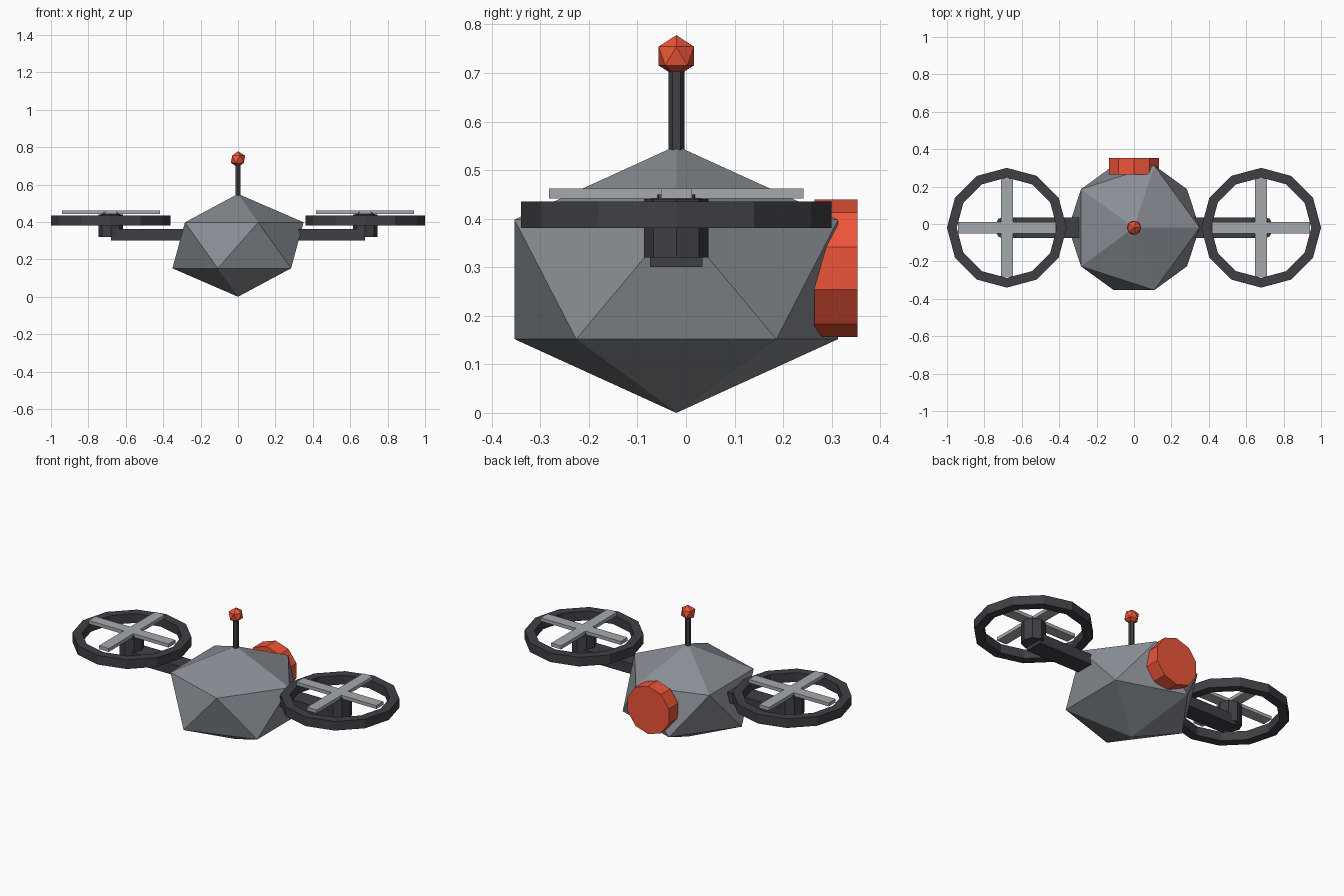
import bpy, bmesh
from math import radians, cos, sin, pi

if "Cube" in bpy.data.objects:
    bpy.data.objects.remove(bpy.data.objects["Cube"])

CY = -0.02  # centre line of body and rotors


def material(name, r, g, b):
    m = bpy.data.materials.new(name)
    m.diffuse_color = (r, g, b, 1)
    m.use_nodes = True
    m.node_tree.nodes["Principled BSDF"].inputs["Base Color"].default_value = m.diffuse_color
    return m


dark = material("dark_grey", 0.05, 0.05, 0.06)
body_grey = material("body_grey", 0.25, 0.27, 0.30)
light = material("light_grey", 0.38, 0.40, 0.42)
orange = material("orange", 0.85, 0.09, 0.04)


def finish(name, mat):
    ob = bpy.context.object
    ob.name = name
    ob.data.materials.append(mat)
    return ob


def ico(name, loc, scale, mat):
    bpy.ops.mesh.primitive_ico_sphere_add(subdivisions=1, radius=1, location=loc)
    ob = finish(name, mat)
    ob.scale = scale
    return ob


def cylinder(name, loc, r, depth, sides, mat, rot=(0, 0, 0)):
    bpy.ops.mesh.primitive_cylinder_add(vertices=sides, radius=r, depth=depth,
                                        location=loc, rotation=rot)
    return finish(name, mat)


def box(name, loc, size, mat):
    bpy.ops.mesh.primitive_cube_add(size=1, location=loc)
    ob = finish(name, mat)
    ob.scale = size
    return ob


def ring(name, loc, r_out, r_in, height, sides, mat):
    bm = bmesh.new()
    h = height / 2
    profile = [(r_out, -h), (r_out, h), (r_in, h), (r_in, -h)]
    loops = []
    for i in range(sides):
        a = 2 * pi * i / sides
        loops.append([bm.verts.new((r * cos(a), r * sin(a), z)) for r, z in profile])
    for i in range(sides):
        a, b = loops[i], loops[(i + 1) % sides]
        for j in range(4):
            k = (j + 1) % 4
            bm.faces.new((a[j], b[j], b[k], a[k]))
    bmesh.ops.recalc_face_normals(bm, faces=bm.faces)
    me = bpy.data.meshes.new(name)
    bm.to_mesh(me)
    bm.free()
    me.materials.append(mat)
    ob = bpy.data.objects.new(name, me)
    ob.location = loc
    bpy.context.collection.objects.link(ob)


# Faceted body, antenna and tip
ico("body", (0, CY, 0.275), (0.392, 0.392, 0.275), body_grey)
cylinder("antenna", (0, CY, 0.62), 0.0165, 0.18, 6, dark)
ico("antenna_tip", (0, CY, 0.735), (0.043,) * 3, orange)

# Round disc on the back
cylinder("rear_disc", (0, 0.309, 0.298), 0.1415, 0.088, 10, orange, (radians(90), 0, 0))

# Rotor assemblies on both sides
for side, s in (("left", -1), ("right", 1)):
    x = 0.68 * s
    box(side + "_arm", (0.44 * s, CY, 0.331), (0.48, 0.108, 0.062), dark)
    cylinder(side + "_hub", (x, CY, 0.38), 0.066, 0.12, 8, dark)
    cylinder(side + "_hub_cap", (x, CY, 0.44), 0.052, 0.02, 8, dark)
    ring(side + "_guard_ring", (x, CY, 0.408), 0.32, 0.268, 0.054, 12, dark)
    box(side + "_blade_across", (x, CY, 0.452), (0.524, 0.064, 0.02), light)
    box(side + "_blade_along", (x, CY, 0.452), (0.064, 0.524, 0.0202), light)
